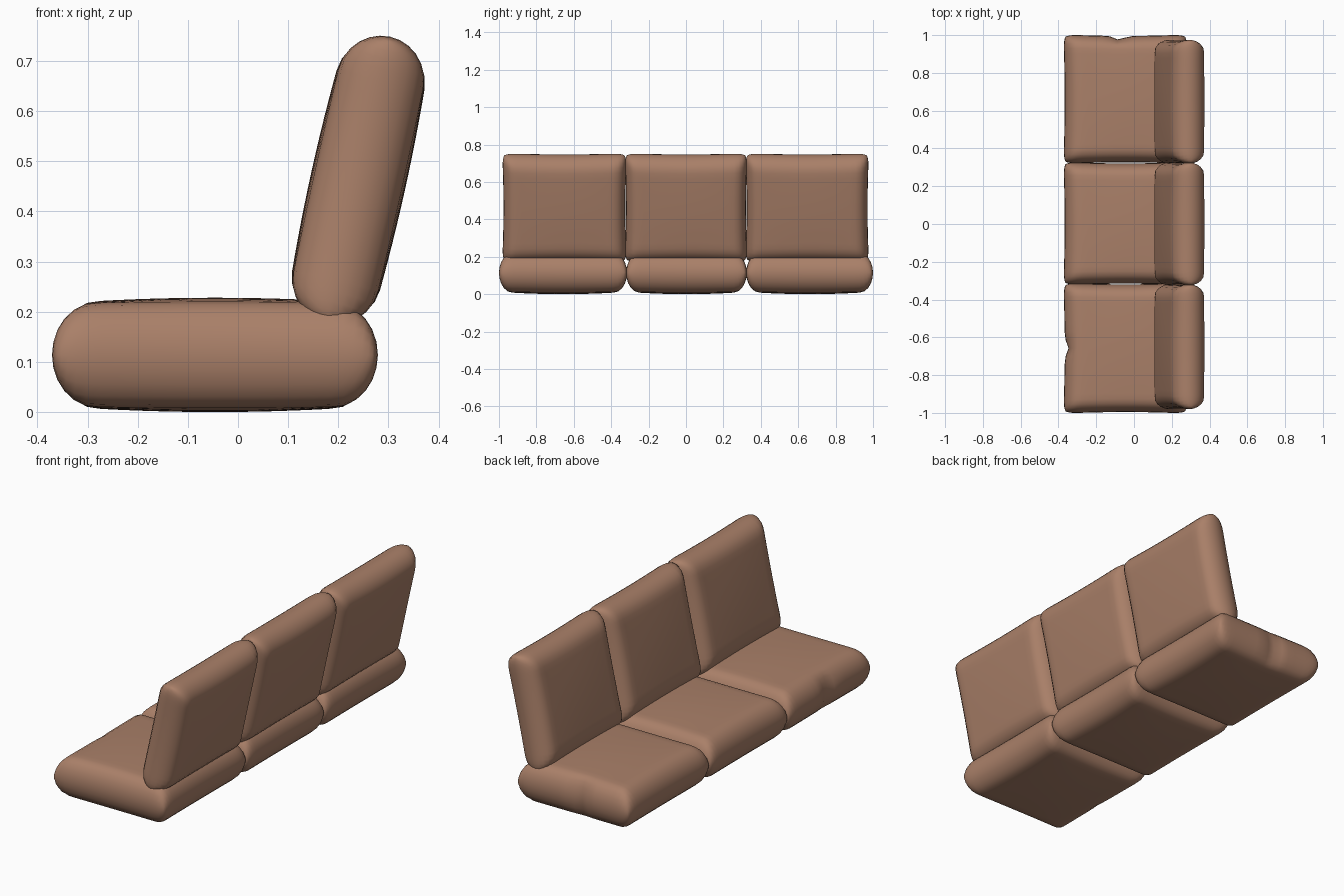
import bpy, bmesh, math
from mathutils import Matrix, Vector

if "Cube" in bpy.data.objects:
    bpy.data.objects.remove(bpy.data.objects["Cube"])

N = 24  # grid cells across each cushion

brown = bpy.data.materials.new("brown leather")
brown.diffuse_color = (0.40, 0.215, 0.14, 1)
brown.use_nodes = True
brown.node_tree.nodes["Principled BSDF"].inputs["Base Color"].default_value = brown.diffuse_color


def roll(s, half, r):
    """Rounded edge profile: 0 on the edge, 1 once r inside it."""
    d = min(1.0, max(0.0, half * (1 - abs(s)) / r))
    return math.sqrt(1 - (1 - d) ** 2)


def outline(s):
    """Edges sag between the corners, corner tips are blunted."""
    return 1.009 - 0.022 * (1 - s * s) - 0.035 * abs(s) ** 16


def cushion(name, lx, ly, t, matrix, rx=0.085, ry=0.065, dents=()):
    """Pillow of half sizes lx, ly, t: two bulged sheets sharing one rim."""
    bm = bmesh.new()
    steps = [math.sin((i / N - 0.5) * math.pi) for i in range(N + 1)]
    sheets = {1: {}, -1: {}}
    for i, u in enumerate(steps):
        for j, v in enumerate(steps):
            a, b = roll(u, lx, rx), roll(v, ly, ry)
            rim = i in (0, N) or j in (0, N)
            h = 0 if rim else t * min(a, b) * max(a, b) ** 0.5
            h *= 0.89 + 0.11 * (1 - u * u) * (1 - v * v)
            x, y = lx * u * outline(v), ly * v * outline(u)
            # soft creases pressed into the sides
            for du, dv, depth in dents:
                k = depth * math.exp(-((u - du) ** 2 + (v - dv) ** 2) / 0.012)
                if abs(du) > abs(dv):
                    x -= k * du
                else:
                    y -= k * dv
            for side in (1, -1):
                if rim and side == -1:
                    sheets[-1][i, j] = sheets[1][i, j]
                else:
                    sheets[side][i, j] = bm.verts.new((x, y, side * h))
    for side, g in sheets.items():
        for i in range(N):
            for j in range(N):
                q = [g[i, j], g[i + 1, j], g[i + 1, j + 1], g[i, j + 1]]
                bm.faces.new(q if side == 1 else q[::-1])
    bm.transform(matrix)
    for f in bm.faces:
        f.smooth = True
    me = bpy.data.meshes.new(name)
    bm.to_mesh(me)
    bm.free()
    me.materials.append(brown)
    ob = bpy.data.objects.new(name, me)
    bpy.context.collection.objects.link(ob)


# three seat cushions
seats = [("seat_near", -1.0, -0.315, [(-1, 0.0, 0.02)]),
         ("seat_middle", -0.32, 0.325, []),
         ("seat_far", 0.322, 1.0, [(-0.1, 1, 0.02)])]
for name, y0, y1, dents in seats:
    place = Matrix.Translation(Vector((-0.046, (y0 + y1) / 2, 0.114)))
    cushion(name, 0.325, (y1 - y0) / 2, 0.114, place, dents=dents)

# three leaning back cushions
lean = Matrix.Rotation(math.radians(-90 + 12.5), 4, 'Y')
backs = [("back_near", -0.98, -0.32), ("back_middle", -0.325, 0.325),
         ("back_far", 0.32, 0.975)]
for name, y0, y1 in backs:
    place = Matrix.Translation(Vector((0.24, (y0 + y1) / 2, 0.4625))) @ lean
    cushion(name, 0.293, (y1 - y0) / 2, 0.095, place)
